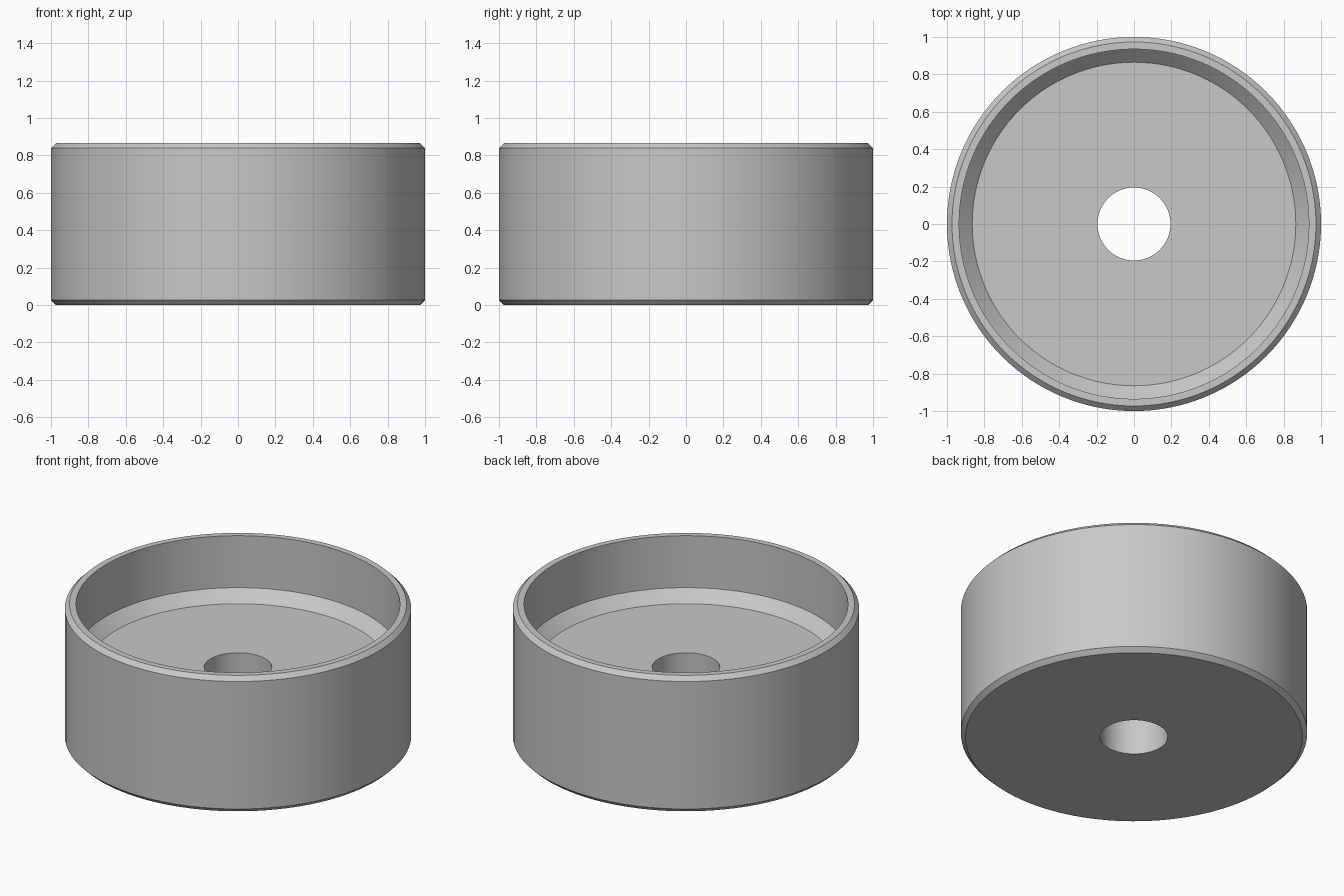
import bpy
import bmesh
import math

cube = bpy.data.objects.get("Cube")
if cube:
    bpy.data.objects.remove(cube, do_unlink=True)

SEGMENTS = 128
HEIGHT = 0.866
RADIUS = 1.0
EDGE = 0.027          # outer chamfer
BORE = 0.195          # central through hole
WALL = 0.935          # inner wall radius
FLOOR = 0.465         # height of the recess floor
FILLET = 0.07         # sloped foot of the inner wall

# Plain grey material
grey = bpy.data.materials.new("light_grey")
grey.use_nodes = True
colour = (0.58, 0.58, 0.58, 1)
grey.diffuse_color = colour
grey.node_tree.nodes["Principled BSDF"].inputs["Base Color"].default_value = colour

# Closed cross-section as (radius, height)
profile = [
    (BORE, 0), (RADIUS - EDGE, 0), (RADIUS, EDGE),
    (RADIUS, HEIGHT - EDGE), (RADIUS - EDGE, HEIGHT),
    (WALL, HEIGHT), (WALL, FLOOR + FILLET),
    (WALL - FILLET, FLOOR), (BORE, FLOOR),
]

# Lathe the section around the z axis
bm = bmesh.new()
verts = [bm.verts.new((r, 0, z)) for r, z in profile]
edges = [bm.edges.new((v, verts[(i + 1) % len(verts)])) for i, v in enumerate(verts)]
bmesh.ops.spin(bm, geom=verts + edges, cent=(0, 0, 0), axis=(0, 0, 1),
               angle=math.tau, steps=SEGMENTS, use_merge=False)
bmesh.ops.remove_doubles(bm, verts=bm.verts, dist=0.0005)
bmesh.ops.recalc_face_normals(bm, faces=bm.faces)
mesh = bpy.data.meshes.new("cup_body")
bm.to_mesh(mesh)
bm.free()
mesh.materials.append(grey)

body = bpy.data.objects.new("cup_body", mesh)
bpy.context.collection.objects.link(body)

# Smooth round walls, crisp chamfers
bpy.ops.object.select_all(action="DESELECT")
body.select_set(True)
bpy.context.view_layer.objects.active = body
bpy.ops.object.shade_smooth_by_angle(angle=math.radians(30))
